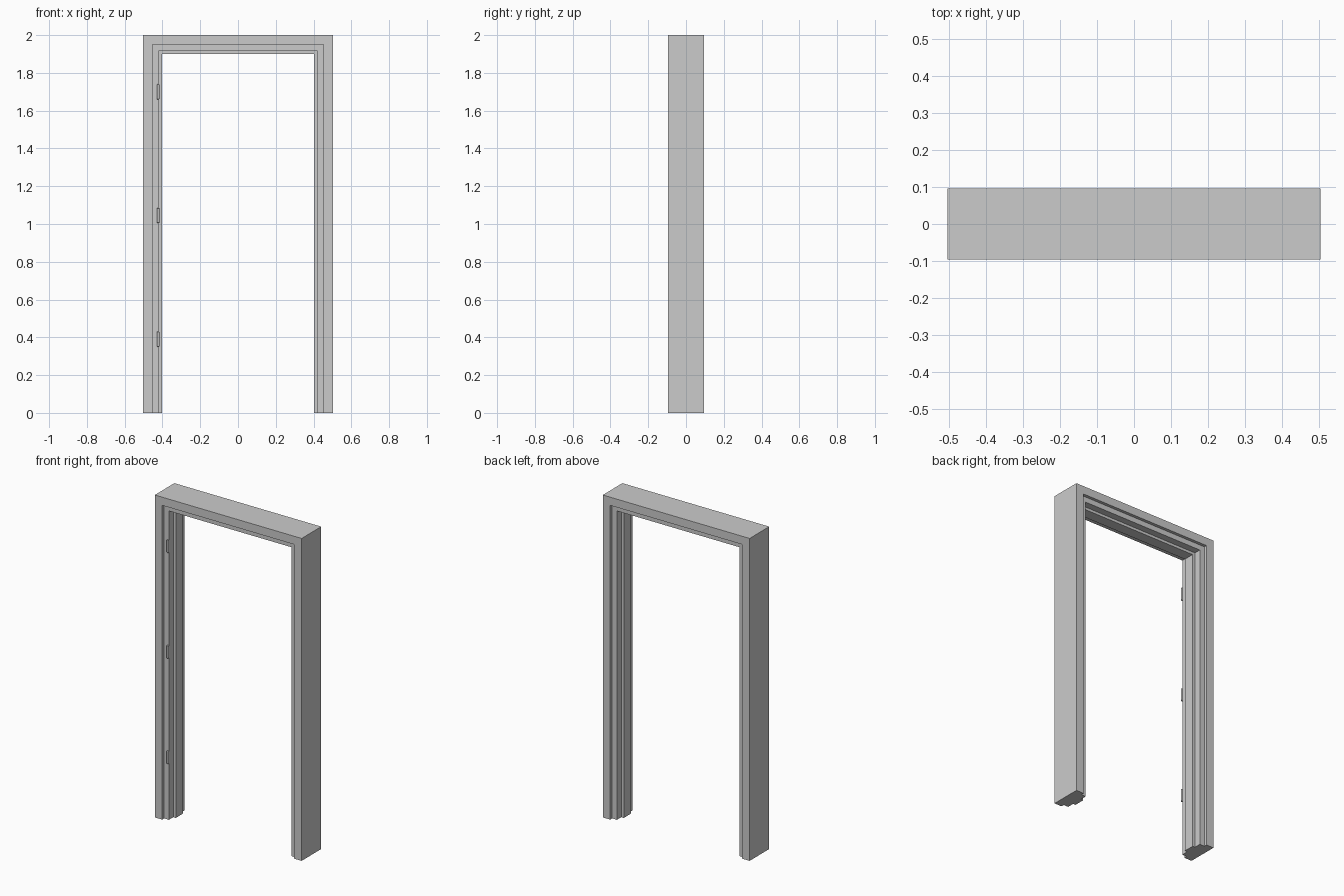
import bpy, bmesh, math

if "Cube" in bpy.data.objects:
    bpy.data.objects.remove(bpy.data.objects["Cube"])

HALF_W, HEIGHT, HALF_D = 0.504, 2.0, 0.096

# stepped jamb section: (inset from the outer edge, y), front to back
SECTION = [
    (0.0, -HALF_D), (0.051, -HALF_D),      # front face of surround
    (0.051, -0.077), (0.084, -0.077),      # recessed frame face
    (0.084, -0.034), (0.101, -0.034),      # front door rebate
    (0.101, 0.034), (0.084, 0.034),        # stop
    (0.084, 0.077), (0.051, 0.077),        # back rebate
    (0.051, HALF_D), (0.0, HALF_D),        # back face of surround
]


def add_object(name, bm):
    bmesh.ops.recalc_face_normals(bm, faces=bm.faces)
    mesh = bpy.data.meshes.new(name)
    bm.to_mesh(mesh)
    bm.free()
    obj = bpy.data.objects.new(name, mesh)
    bpy.context.collection.objects.link(obj)
    return obj


# door frame: section swept up, across and down with mitred corners
bm = bmesh.new()
rings = []
for side, top in ((-1, False), (-1, True), (1, True), (1, False)):
    rings.append([bm.verts.new((side * (HALF_W - o), y, HEIGHT - o if top else 0))
                  for o, y in SECTION])
n = len(SECTION)
for a, b in zip(rings, rings[1:]):
    for i in range(n):
        j = (i + 1) % n
        bm.faces.new((a[i], a[j], b[j], b[i]))
bm.faces.new(rings[0])
bm.faces.new(rings[-1])
add_object("door_frame", bm)

# three hinge knuckles on the left jamb, with small rounded-off tips
for i, z in enumerate((0.39, 1.045, 1.70)):
    bpy.ops.mesh.primitive_cylinder_add(vertices=16, radius=0.007, depth=0.08,
                                        location=(-0.423, -0.083, z))
    hinge = bpy.context.object
    hinge.name = f"hinge_{i + 1}"
    bevel = hinge.modifiers.new("tip", 'BEVEL')
    bevel.width = 0.003
    bevel.segments = 2
    bevel.limit_method = 'ANGLE'
    bevel.angle_limit = math.radians(60)
    bpy.ops.object.shade_smooth_by_angle()
